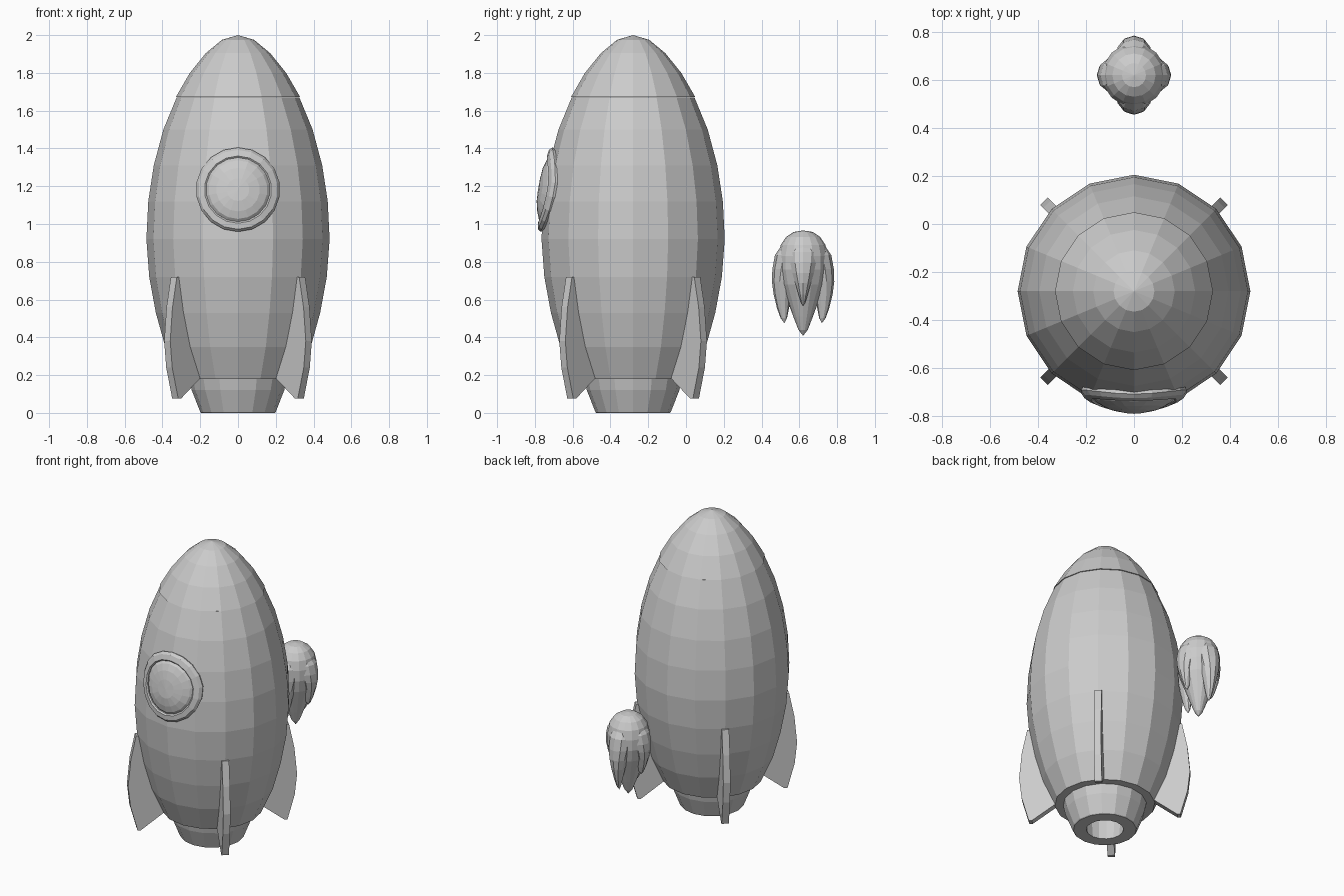
import bpy, bmesh, math
from math import sin, cos, pi, sqrt

if "Cube" in bpy.data.objects:
    bpy.data.objects.remove(bpy.data.objects["Cube"])

CY = -0.28                      # rocket axis


def finish(name, bm, loc=(0, 0, 0), rot=0):
    bmesh.ops.remove_doubles(bm, verts=bm.verts, dist=1e-5)
    bmesh.ops.recalc_face_normals(bm, faces=bm.faces)
    me = bpy.data.meshes.new(name)
    bm.to_mesh(me)
    bm.free()
    ob = bpy.data.objects.new(name, me)
    ob.location = loc
    ob.rotation_euler[2] = rot
    bpy.context.collection.objects.link(ob)
    return ob


def loft(bm, rings, close=False):
    """Skin a list of point rings, merging rings that shrink to a point."""
    vr = [[bm.verts.new(p) for p in r] for r in rings]
    n = len(vr[0])
    pairs = list(zip(vr, vr[1:])) + ([(vr[-1], vr[0])] if close else [])
    for a, b in pairs:
        for i in range(n):
            j = (i + 1) % n
            bm.faces.new((a[i], a[j], b[j], b[i]))
    return vr


def circle(rx, ry, z, n, cx=0):
    rx, ry = max(rx, 1e-7), max(ry, 1e-7)
    return [(cx + rx * cos(2 * pi * i / n), ry * sin(2 * pi * i / n), z) for i in range(n)]


def lathe(name, prof, n=16):
    bm = bmesh.new()
    loft(bm, [circle(r, r, z, n) for r, z in prof])
    return finish(name, bm, (0, CY, 0))


# Hull, nose cap and hollow nozzle
hull = [(0.31, 0.18), (0.385, 0.35), (0.435, 0.53), (0.47, 0.72), (0.485, 0.92),
        (0.475, 1.12), (0.446, 1.31), (0.395, 1.50), (0.325, 1.67)]
lathe("hull", [(0, 0.18)] + hull + [(0, 1.67)])
lathe("nose_cap", [(0, 1.672), (0.329, 1.672), (0.255, 1.80), (0.17, 1.905), (0.085, 1.975), (0, 2.0)])
lathe("nozzle", [(0.26, 0.19), (0.245, 0.12), (0.2, 0.005), (0.195, 0), (0.115, 0), (0.13, 0.17), (0, 0.17)])

# Four diagonal fins
outline = [(0.40, 0.66), (0.46, 0.72), (0.48, 0.72), (0.513, 0.56), (0.53, 0.38), (0.515, 0.24),
           (0.47, 0.075), (0.45, 0.075), (0.31, 0.18), (0.27, 0.21)]
for k in range(4):
    bm = bmesh.new()
    f = bm.faces.new([bm.verts.new((r, -0.0225, z)) for r, z in outline])
    ext = bmesh.ops.extrude_face_region(bm, geom=[f])
    bmesh.ops.translate(bm, vec=(0, 0.045, 0),
                        verts=[v for v in ext["geom"] if isinstance(v, bmesh.types.BMVert)])
    finish("fin_%d" % (k + 1), bm, (0, CY, 0), pi / 4 + k * pi / 2)


# Porthole bent around the hull
def hull_radius(z):
    for (r0, z0), (r1, z1) in zip(hull, hull[1:]):
        if z0 <= z <= z1:
            return r0 + (r1 - r0) * (z - z0) / (z1 - z0)


def hull_ring(rad, off, n=18):
    pts = []
    for i in range(n):
        x, z = rad * sin(2 * pi * i / n), 1.182 + rad * cos(2 * pi * i / n)
        pts.append((x, -sqrt(hull_radius(z) ** 2 - x * x) - off, z))
    return pts


bm = bmesh.new()
loft(bm, [hull_ring(*s) for s in ((0.215, -0.015), (0.223, 0.008), (0.21, 0.022), (0.178, 0.024),
                                  (0.17, 0.016), (0.17, -0.015))], True)
finish("porthole_frame", bm, (0, CY, 0))
bm = bmesh.new()
loft(bm, [hull_ring(*s) for s in ((0.17, 0.008), (0.155, 0.02), (0.115, 0.03), (0.06, 0.036), (1e-7, 0.038))])
finish("porthole_glass", bm, (0, CY, 0))

# Separate exhaust flame: a core drop with four outer tongues
bm = bmesh.new()
loft(bm, [circle(r, r, z, 16) for r, z in
          ((0, 0.966), (0.05, 0.958), (0.09, 0.932), (0.118, 0.89), (0.132, 0.83), (0.132, 0.76),
           (0.115, 0.68), (0.085, 0.6), (0.052, 0.51), (0.025, 0.44), (0, 0.408))])
finish("flame_core", bm, (0, 0.62, 0))
for k in range(4):
    side = k % 2                # tongues along y are longer and wider
    tip = 0.475 if side else 0.565
    grow = 0.165 / 0.155 if side else 1
    bm = bmesh.new()
    rings = []
    for t, c, rx, ry in ((0, 0.06, 0, 0), (0.06, 0.066, 0.04, 0.05), (0.18, 0.076, 0.064, 0.074),
                         (0.35, 0.09, 0.063, 0.072), (0.5, 0.1, 0.055, 0.06), (0.65, 0.102, 0.045, 0.044),
                         (0.82, 0.1, 0.03, 0.026), (0.94, 0.096, 0.016, 0.013), (1, 0.093, 0, 0)):
        rings.append(circle(rx * grow, ry, 0.915 + (tip - 0.915) * t, 10, c * grow))
    loft(bm, rings)
    finish("flame_tongue_%d" % (k + 1), bm, (0, 0.62, 0), k * pi / 2)
